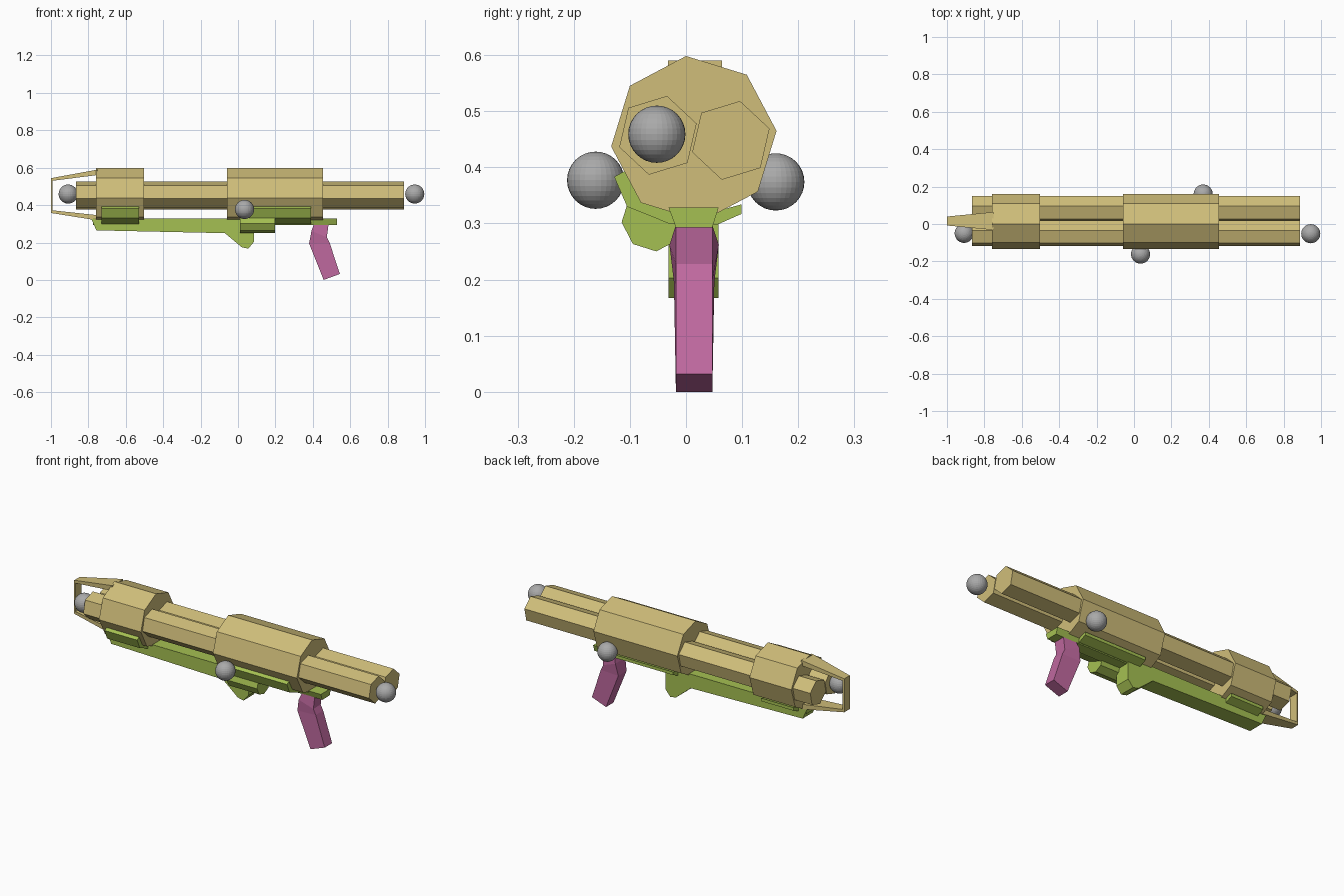
import bpy, bmesh, math

if "Cube" in bpy.data.objects:
    bpy.data.objects.remove(bpy.data.objects["Cube"])


def mat(name, rgb):
    m = bpy.data.materials.new(name)
    m.diffuse_color = (*rgb, 1)
    m.use_nodes = True
    m.node_tree.nodes["Principled BSDF"].inputs["Base Color"].default_value = m.diffuse_color
    return m


TAN = mat("tan", (0.63, 0.515, 0.195))
GREEN = mat("green", (0.376, 0.527, 0.084))
PURPLE = mat("purple", (0.52, 0.14, 0.345))
GREY = mat("grey", (0.40, 0.40, 0.40))


def finish(name, bm, material):
    bmesh.ops.recalc_face_normals(bm, faces=bm.faces)
    me = bpy.data.meshes.new(name)
    bm.to_mesh(me)
    bm.free()
    me.materials.append(material)
    ob = bpy.data.objects.new(name, me)
    bpy.context.collection.objects.link(ob)
    return ob


def loft(name, rings, material):
    """Join equal-length rings of 3D points and cap both ends."""
    bm = bmesh.new()
    rs = [[bm.verts.new(p) for p in r] for r in rings]
    n = len(rs[0])
    for a, b in zip(rs, rs[1:]):
        for i in range(n):
            j = (i + 1) % n
            bm.faces.new((a[i], a[j], b[j], b[i]))
    bm.faces.new(rs[0])
    bm.faces.new(rs[-1])
    return finish(name, bm, material)


def along_x(name, yz, x0, x1, material):
    return loft(name, [[(x, y, z) for y, z in yz] for x in (x0, x1)], material)


def along_y(name, xz, y0, y1, material):
    return loft(name, [[(x, y, z) for x, z in xz] for y in (y0, y1)], material)


def ngon(n, y, z, r, deg):
    a = [math.radians(deg) + math.tau * i / n for i in range(n)]
    return [(y + r * math.cos(t), z + r * math.sin(t)) for t in a]


# twin hexagonal tubes
for side, y, z in (("left", -0.050, 0.457), ("right", 0.080, 0.448)):
    along_x(f"tube_{side}", ngon(6, y, z, 0.072, 17), -0.867, 0.888, TAN)

# octagonal sleeves
OCT = ngon(8, 0.014, 0.451, 0.148, 95.4)
along_x("sleeve_front", OCT, -0.76, -0.503, TAN)
along_x("sleeve_rear", OCT, -0.06, 0.455, TAN)


# muzzle guard: two tapering arms joined by an end bar
def rect(x, hw, z0, z1):
    return [(x, 0.016 - hw, z0), (x, 0.016 + hw, z0),
            (x, 0.016 + hw, z1), (x, 0.016 - hw, z1)]


loft("guard_arm_top", [rect(-0.75, 0.048, 0.561, 0.590),
                       rect(-1.0, 0.024, 0.529, 0.544)], TAN)
loft("guard_arm_bottom", [rect(-0.75, 0.048, 0.318, 0.346),
                          rect(-1.0, 0.024, 0.358, 0.373)], TAN)
loft("guard_end_bar", [rect(-1.0, 0.024, 0.36, 0.543),
                       rect(-0.991, 0.025, 0.36, 0.543)], TAN)

# cradles hugging the lower faces of the sleeves
CRADLE = [(-0.128, 0.383), (-0.105, 0.330), (-0.031, 0.300), (0.056, 0.298),
          (0.099, 0.317), (0.099, 0.334), (0.03, 0.315), (-0.07, 0.350),
          (-0.110, 0.393)]
along_x("cradle_front", CRADLE, -0.73, -0.53, GREEN)
along_x("cradle_rear", CRADLE, 0.01, 0.39, GREEN)

# rail running underneath, forestock and side canister
along_x("rail", [(-0.031, 0.328), (0.058, 0.328), (0.047, 0.293),
                 (-0.018, 0.293)], -0.775, 0.53, GREEN)
along_y("forestock", [(-0.785, 0.327), (-0.757, 0.265), (-0.07, 0.25),
                      (0.02, 0.175), (0.055, 0.167), (0.085, 0.203),
                      (0.085, 0.327)], -0.031, 0.058, GREEN)
along_x("side_canister", ngon(8, -0.058, 0.307, 0.057, 95), 0.01, 0.197, GREEN)


# hand grip, flaring at its front edge
def grip_ring(xf, zf, wf, xb, zb, wb):
    c = 0.0145
    return [(xf, c - wf, zf), (xf, c + wf, zf), (xb, c + wb, zb), (xb, c - wb, zb)]


loft("hand_grip", [grip_ring(0.405, 0.297, 0.0325, 0.484, 0.297, 0.0325),
                   grip_ring(0.393, 0.262, 0.044, 0.475, 0.228, 0.0325),
                   grip_ring(0.380, 0.195, 0.036, 0.490, 0.198, 0.0325),
                   grip_ring(0.458, 0.000, 0.0325, 0.545, 0.032, 0.0325)], PURPLE)

# grey balls at both ends and both sides
for name, pos in (("ball_front", (-0.908, -0.050, 0.459)),
                  ("ball_rear", (0.945, -0.052, 0.459)),
                  ("ball_left", (0.035, -0.161, 0.377)),
                  ("ball_right", (0.37, 0.160, 0.374))):
    bm = bmesh.new()
    bmesh.ops.create_uvsphere(bm, u_segments=32, v_segments=16, radius=0.051)
    finish(name, bm, GREY).location = pos
